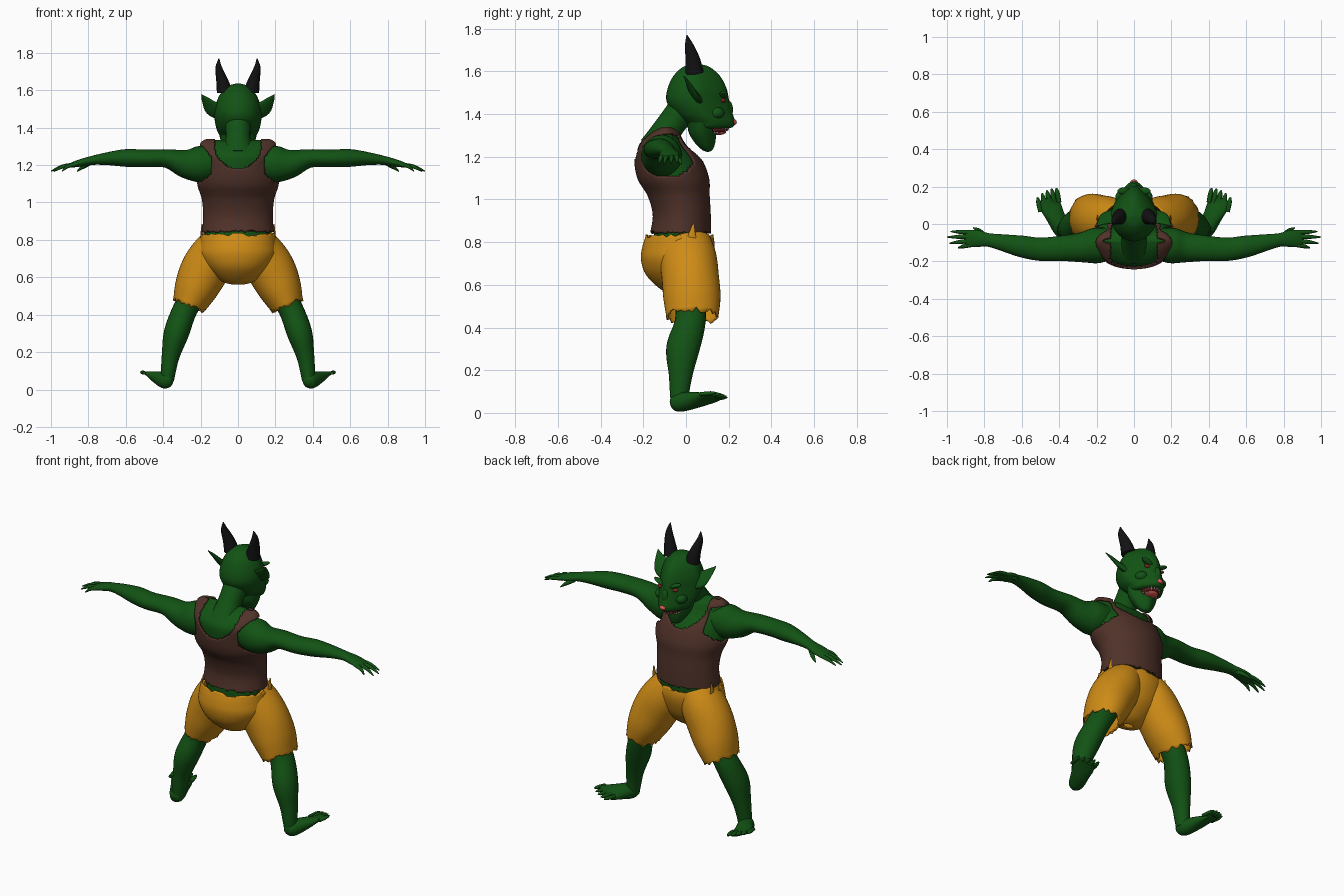
import bpy, bmesh, math, random
from mathutils import Vector, Matrix

random.seed(4)
cube = bpy.data.objects.get("Cube")
if cube:
    bpy.data.objects.remove(cube, do_unlink=True)
built = []


def material(name, r, g, b):
    m = bpy.data.materials.new(name)
    m.use_nodes = True
    m.diffuse_color = (r, g, b, 1)
    shader = next(n for n in m.node_tree.nodes if n.type == 'BSDF_PRINCIPLED')
    shader.inputs["Base Color"].default_value = (r, g, b, 1)
    shader.inputs["Roughness"].default_value = 0.8
    return m


skin = material("green skin", .006, .085, .007)
cloth = material("brown leather", .08, .032, .022)
shorts_cloth = material("ochre cloth", .62, .26, .008)
horn_black = material("horn black", .006, .006, .007)
red = material("nose and tongue red", .7, .1, .08)
mouth_dark = material("dark mouth", .1, .012, .012)
ivory = material("tooth ivory", .55, .52, .45)
eye_red = material("eye red", .25, .02, .015)


def finish(name, bm, mat, thickness=0):
    bmesh.ops.recalc_face_normals(bm, faces=bm.faces[:])
    mesh = bpy.data.meshes.new(name)
    bm.to_mesh(mesh)
    bm.free()
    mesh.materials.append(mat)
    ob = bpy.data.objects.new(name, mesh)
    bpy.context.collection.objects.link(ob)
    if thickness:
        mod = ob.modifiers.new("cloth thickness", 'SOLIDIFY')
        mod.thickness = thickness
        mod.offset = 0
    built.append(ob)
    return ob


def smooth_path(points, steps):
    """Catmull-Rom through stations of centre and two radii."""
    pts = [Vector(p) for p in points]
    out = []
    for i in range(len(pts) - 1):
        a, b, c, d = pts[max(i - 1, 0)], pts[i], pts[i + 1], pts[min(i + 2, len(pts) - 1)]
        for k in range(steps):
            t = k / steps
            out.append(b + (c - a) * (t / 2) + (a * 2 - b * 5 + c * 4 - d) * (t * t / 2)
                       + (b * 3 - a - c * 3 + d) * (t ** 3 / 2))
    return out + [pts[-1]]


def loft(name, stations, mat, ref=(0, 1, 0), side=1, flat=False, n=24, steps=5,
         capped=True, rag=0, point=0, grow=0, thickness=0, cut=None):
    """Skin elliptical rings; the first radius runs along ref, the second across it."""
    path = smooth_path(stations, steps)
    flip = Vector((side, 1, 1))
    centres = [Vector(p[:3]) * flip for p in path]
    ref = Vector(ref) * flip
    bm = bmesh.new()
    rings = []
    for i, p in enumerate(path):
        t = centres[min(i + 1, len(path) - 1)] - centres[max(i - 1, 0)]
        t = Vector((0, 0, 1)) if flat else t.normalized()
        u = (ref - t * ref.dot(t)).normalized()
        v = t.cross(u)
        ring = []
        for k in range(n):
            ang = math.tau * k / n
            s, c = math.sin(ang), math.cos(ang)
            co = centres[i] + u * (s * max(p[3] + grow, .001)) \
                + v * (c * max(p[4] + grow, .001) * (1 - point * max(0, s)))
            if rag and i == len(path) - 1:
                co += t * random.uniform(-rag, rag)
            ring.append(bm.verts.new(co))
        rings.append(ring)
    for low, high in zip(rings, rings[1:]):
        for k in range(n):
            j = (k + 1) % n
            bm.faces.new((low[k], low[j], high[j], high[k]))
    if capped:
        bm.faces.new(rings[0])
        bm.faces.new(rings[-1])
    if cut:
        bmesh.ops.delete(bm, geom=[f for f in bm.faces if cut(f.calc_center_median())], context='FACES')
    return finish(name, bm, mat, thickness)


def blob(name, centre, size, mat, turn=0):
    bm = bmesh.new()
    bmesh.ops.create_uvsphere(bm, u_segments=20, v_segments=12, radius=1)
    bm.transform(Matrix.Translation(centre) @ Matrix.Rotation(turn, 4, 'Y') @ Matrix.Diagonal((*size, 1)))
    return finish(name, bm, mat)


# Torso, from shoulders down to the hips
torso = [(0, -.09, 1.335, .02, .165), (0, -.095, 1.315, .07, .195), (0, -.11, 1.26, .12, .208),
         (0, -.085, 1.19, .152, .21), (0, -.06, 1.1, .162, .212), (0, -.035, 1.02, .14, .188),
         (0, -.02, .93, .13, .18), (0, -.025, .845, .136, .186)]
loft("torso", torso + [(0, -.03, .76, .135, .18)], skin, flat=True, n=40, grow=-.012)


# Sleeveless vest with neck scoop and arm holes
def vest_opening(c):
    x = abs(c.x) / .125
    neck = x < 1 and (c.z > 1.3 or x * x + ((1.3 - c.z) / .12) ** 2 < 1)
    arm = abs(c.x) > .14 and ((c.y + .085) / .125) ** 2 + ((c.z - 1.205) / .1) ** 2 < 1
    return neck or arm


loft("vest", torso, cloth, flat=True, n=112, steps=9, capped=False, rag=.006, thickness=.012, cut=vest_opening)

# Neck
loft("neck", [(0, -.13, 1.24, .09, .1), (0, -.085, 1.33, .068, .068), (0, -.01, 1.43, .07, .07)], skin)

# Shorts: seat and two legs, torn at the edges
seat = [(0, -.05, .565, .02, .03), (0, -.05, .585, .07, .09), (0, -.05, .65, .135, .16),
        (0, -.045, .72, .162, .2), (0, -.035, .78, .165, .2), (0, -.03, .825, .155, .197)]
loft("shorts_seat", seat, shorts_cloth, flat=True, n=48, capped=False, rag=.013, thickness=.008)
short_leg = [(.09, -.01, .79, .125, .1), (.13, .01, .72, .13, .12), (.18, .02, .635, .13, .125),
             (.225, .028, .54, .13, .112), (.262, .03, .452, .118, .086)]
shin = [(.2, .02, .58, .07, .07), (.282, .02, .43, .072, .066), (.33, -.015, .3, .078, .067),
        (.36, -.025, .18, .056, .048), (.372, -.03, .1, .046, .04), (.378, -.03, .05, .042, .036)]
foot = [(.378, -.072, .04, .015, .015), (.38, -.06, .043, .033, .032), (.39, -.025, .05, .045, .045),
        (.42, .04, .06, .036, .052), (.448, .1, .07, .019, .06), (.465, .14, .078, .011, .05)]
arm = [(.1, -.1, 1.215, .08, .08), (.2, -.115, 1.205, .097, .095), (.28, -.125, 1.207, .077, .08),
       (.38, -.13, 1.235, .05, .068), (.5, -.135, 1.236, .047, .062), (.6, -.12, 1.238, .047, .058),
       (.7, -.1, 1.234, .034, .045), (.78, -.085, 1.225, .024, .036), (.84, -.078, 1.212, .02, .046),
       (.89, -.078, 1.2, .013, .043), (.905, -.078, 1.196, .005, .03)]
ear = [(.095, .045, 1.485, .05, .022), (.135, .033, 1.505, .05, .014), (.172, .01, 1.547, .024, .008),
       (.195, -.01, 1.577, .002, .002)]
horn = [(.072, .04, 1.595, .042, .042), (.086, .032, 1.655, .034, .031), (.103, .015, 1.72, .021, .018),
        (.102, .004, 1.77, .002, .002)]
fingertips = [(.98, -.04, 1.172), (.999, -.07, 1.168), (.985, -.103, 1.166), (.94, -.127, 1.168)]

for side, label in ((1, "left"), (-1, "right")):
    loft(label + "_short_leg", short_leg, shorts_cloth, side=side, n=40, capped=False, rag=.014, thickness=.008)
    loft(label + "_waist_rag", [(.188, .03, .78, .03, .006), (.195, .028, .83, .018, .005),
                                (.192, .035, .885, .004, .003)], shorts_cloth, side=side, n=8)
    loft(label + "_shin", shin, skin, side=side)
    loft(label + "_foot", foot, skin, ref=(-.4, 0, 1), side=side)
    for k in range(5):
        # Toes fan out from the ball of the foot
        f = k / 4
        x, y, z = .41 + .1 * f, .185 - .05 * f * f, .066 + .022 * f
        loft(f"{label}_toe_{k + 1}", [(x - .01, y - .07, z, .009, .012), (x, y - .02, z + .004, .01, .013),
                                      (x + .006, y + .008, z + .006, .003, .004)],
             skin, ref=(0, 0, 1), side=side, n=10, steps=3)
    loft(label + "_arm", arm, skin, ref=(0, 0, 1), side=side, n=28)
    for k, (x, y, z) in enumerate(fingertips):
        base = -.045 - .022 * k
        loft(f"{label}_finger_{k + 1}", [(.865, base, 1.204, .011, .012), ((.88 + x) / 2, (base + y) / 2, 1.193, .01, .011),
                                         (x, y, z, .003, .003)],
             skin, ref=(0, 0, 1), side=side, n=10, steps=4)
    loft(label + "_thumb", [(.795, -.065, 1.21, .013, .014), (.83, -.035, 1.19, .011, .012),
                            (.86, -.02, 1.166, .003, .003)], skin, ref=(0, 0, 1), side=side, n=10)
    loft(label + "_ear", ear, skin, ref=(0, .6, -.8), side=side, n=16)
    loft(label + "_horn", horn, horn_black, side=side, n=16)
    blob(label + "_eye", (side * .05, .174, 1.463), (.018, .012, .01), eye_red, side * -.3)
    blob(label + "_brow", (side * .05, .176, 1.49), (.042, .02, .012), skin, side * -.4)
    blob(label + "_cheek", (side * .065, .14, 1.405), (.035, .04, .03), skin)

# Head: skull tapering into a pointed snout, then the lower jaw
skull = [(0, .045, 1.636, .01, .01), (0, .048, 1.622, .06, .055), (0, .05, 1.58, .108, .095),
         (0, .052, 1.52, .138, .12), (0, .056, 1.46, .147, .126), (0, .082, 1.4, .137, .117),
         (0, .112, 1.36, .118, .1), (0, .115, 1.337, .1, .085), (0, .115, 1.33, .05, .04)]
loft("head", skull, skin, flat=True, n=40, point=.4)
jaw = [(0, .075, 1.36, .07, .1), (0, .078, 1.31, .064, .085), (0, .09, 1.262, .046, .056),
       (0, .1, 1.232, .024, .03), (0, .102, 1.223, .004, .005)]
loft("jaw", jaw, skin, flat=True, n=32, point=.25)
blob("nose_tip", (0, .222, 1.362), (.02, .016, .014), red)
blob("nose_bridge", (0, .196, 1.42), (.022, .024, .045), skin)

# Open mouth with tongue and teeth
blob("mouth_inside", (0, .135, 1.328), (.055, .062, .02), mouth_dark)
blob("tongue", (0, .142, 1.314), (.038, .045, .013), red)
for k in range(9):
    a = (k - 4) * .28
    x, y = math.sin(a), math.cos(a)
    length = .028 if k in (2, 6) else .016
    for name, reach, z, tip in (("upper", .085, 1.338, -length), ("lower", .052, 1.308, length)):
        px, py = x * .052, .112 + y * reach
        loft(f"{name}_tooth_{k + 1}", [(px, py, z, .006, .006), (px, py, z + tip, .001, .001)],
             ivory, n=8, steps=1)

# Smooth shading with crisp cloth edges
bpy.ops.object.select_all(action='DESELECT')
for ob in built:
    ob.select_set(True)
bpy.context.view_layer.objects.active = built[0]
bpy.ops.object.shade_smooth_by_angle(angle=math.radians(50))
